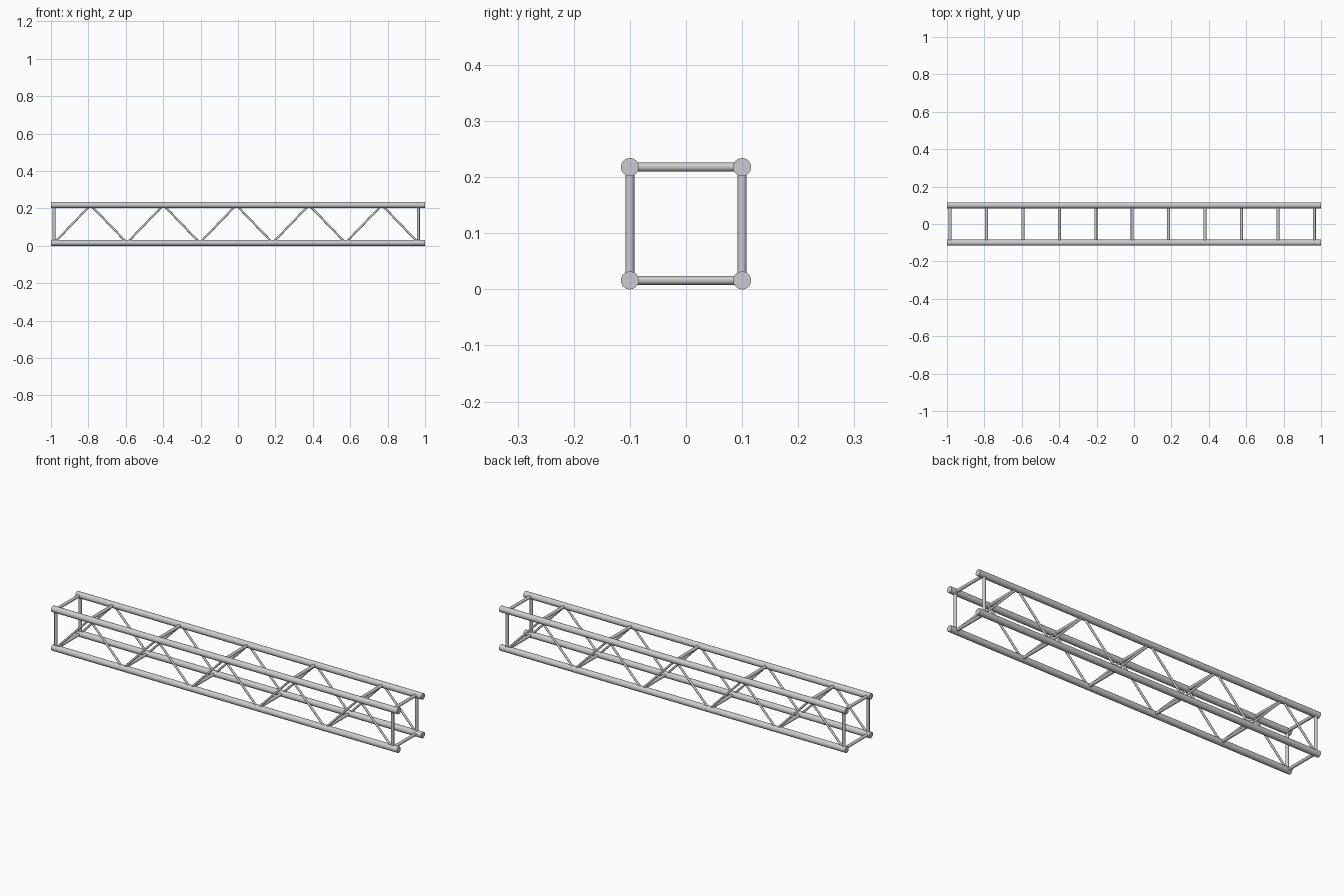
import bpy
from mathutils import Vector

if "Cube" in bpy.data.objects:
    bpy.data.objects.remove(bpy.data.objects["Cube"])

Y, Z_LOW, Z_HIGH = 0.1, 0.016, 0.218
X0, STEP, BAYS = -0.983, 0.1947, 10


def tube(name, a, b, radius, sides=24):
    a, b = Vector(a), Vector(b)
    d = b - a
    bpy.ops.mesh.primitive_cylinder_add(vertices=sides, radius=radius,
                                        depth=d.length, location=(a + b) / 2)
    o = bpy.context.object
    o.name = name
    o.rotation_euler = d.to_track_quat('Z', 'Y').to_euler()
    bpy.ops.object.shade_smooth_by_angle()
    return o


# Node positions: even nodes on the lower chords, odd nodes on the upper ones
nodes = [(X0 + i * STEP, Z_HIGH if i % 2 else Z_LOW) for i in range(BAYS + 1)]
ends = (nodes[0][0], nodes[-1][0])

for side, y in (("front", -Y), ("back", Y)):
    # Main chords
    for level, z in (("lower", Z_LOW), ("upper", Z_HIGH)):
        tube(f"{side}_{level}_chord", (-1, y, z), (1, y, z), 0.016, 32)
    # End posts
    for x in ends:
        tube(f"{side}_end_post", (x, y, Z_LOW), (x, y, Z_HIGH), 0.008)
    # Zigzag diagonals
    for (xa, za), (xb, zb) in zip(nodes, nodes[1:]):
        tube(f"{side}_diagonal", (xa, y, za), (xb, y, zb), 0.0055, 16)

# Cross bars at every node, plus upper bars at both ends
for x, z in nodes + [(x, Z_HIGH) for x in ends]:
    tube("cross_bar", (x, -Y, z), (x, Y, z), 0.008)
